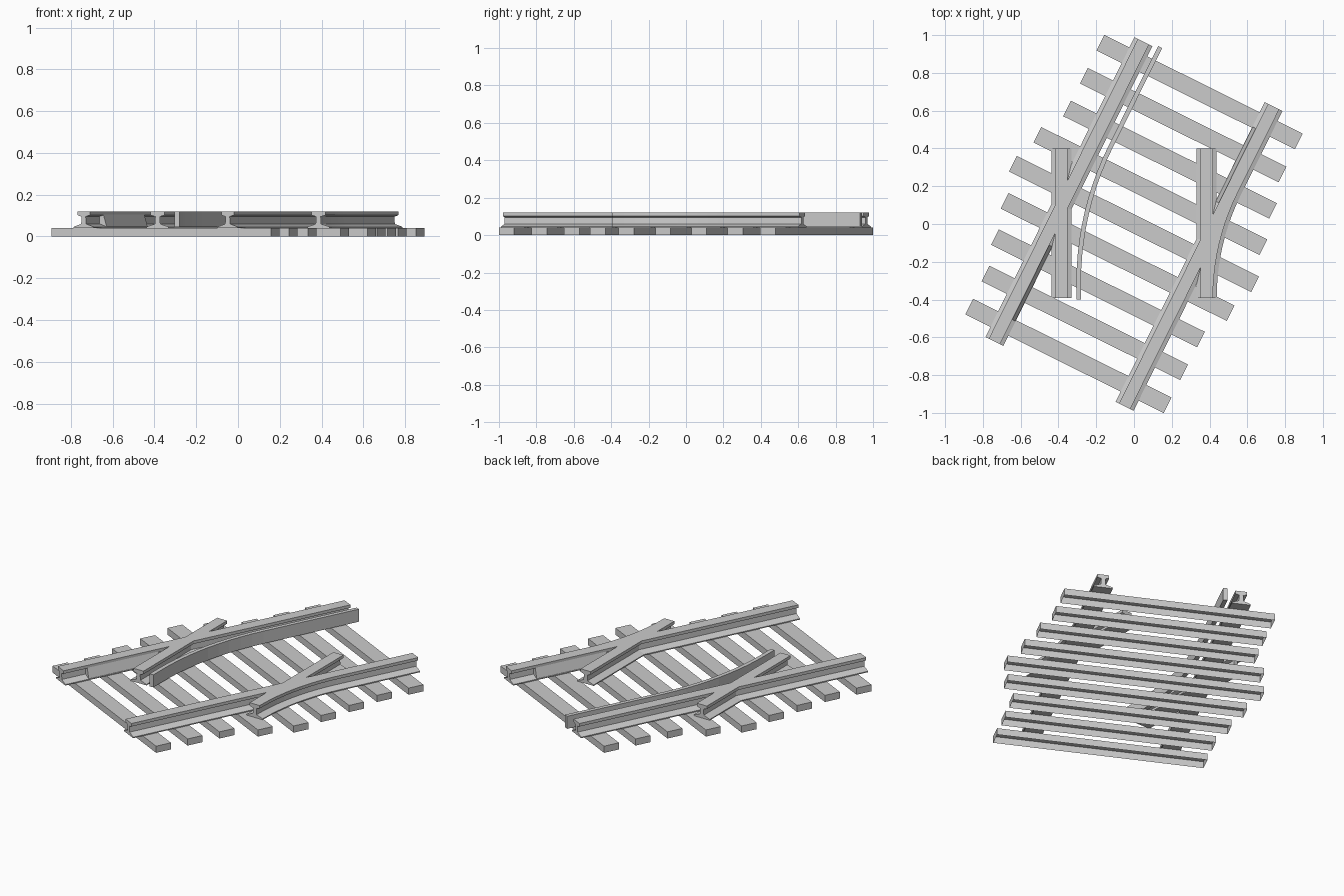
import bpy, bmesh, math
from mathutils import Vector

if "Cube" in bpy.data.objects:
    bpy.data.objects.remove(bpy.data.objects["Cube"])

ANG = math.atan2(0.445, 0.895)             # skew of the through track
U = Vector((math.cos(ANG), -math.sin(ANG)))  # across the skew track
V = Vector((math.sin(ANG), math.cos(ANG)))   # along the skew track
G = 0.385                                  # half gauge


def skew(u, v):
    return U * u + V * v


def mirrored(half):
    return half + [(-x, z) for x, z in reversed(half)]


RAIL = mirrored([(0.053, 0.04), (0.053, 0.046), (0.013, 0.06), (0.011, 0.095),
                 (0.033, 0.102), (0.033, 0.12)])
BLADE = [(0.012, 0.045), (0.012, 0.12), (-0.012, 0.12), (-0.012, 0.045)]
FILL = [(0.051, 0.046), (0.033, 0.105), (0.0, 0.105), (0.0, 0.046)]
FILL_L = [(-x, z) for x, z in reversed(FILL)]


def sweep(name, path, profile):
    """Sweep a closed section along a flat path with mitred joints."""
    bm = bmesh.new()
    rings = []
    for i, p in enumerate(path):
        a = (p - path[i - 1]).normalized() if i else None
        b = (path[i + 1] - p).normalized() if i < len(path) - 1 else None
        t = ((a or b) + (b or a)).normalized()
        n = Vector((t.y, -t.x))
        rings.append([bm.verts.new((p.x + n.x * x, p.y + n.y * x, z)) for x, z in profile])
    k = len(profile)
    for r, s in zip(rings, rings[1:]):
        for j in range(k):
            bm.faces.new((r[j], r[(j + 1) % k], s[(j + 1) % k], s[j]))
    bm.faces.new(rings[0])
    bm.faces.new(rings[-1])
    bmesh.ops.recalc_face_normals(bm, faces=bm.faces)
    me = bpy.data.meshes.new(name)
    bm.to_mesh(me)
    bm.free()
    ob = bpy.data.objects.new(name, me)
    bpy.context.collection.objects.link(ob)
    return ob


def bend(x, y0, u, v1, tangent, steps=10):
    """Straight along y, arc, then straight along the skew direction."""
    corner = Vector((x, (U.x * x - u) / -U.y))
    r = tangent / math.tan(ANG / 2)
    start = corner - Vector((0, tangent))
    pts = [Vector((x, y0))] if y0 < start.y - 0.01 else []
    for i in range(steps + 1):
        a = ANG * i / steps
        pts.append(start + Vector((r * (1 - math.cos(a)), r * math.sin(a))))
    return pts + [skew(u, v1)]


# sleepers: hollow underneath, (left end, right end) from the back
ends = [(-.587, .587), (-.587, .587), (-.59, .628), (-.668, .668), (-.716, .716),
        (-.668, .668), (-.628, .59), (-.587, .587), (-.587, .587)]
for i, (a, b) in enumerate(ends):
    v = 0.78 - i * 0.195
    ob = sweep(f"sleeper_{i + 1}", [skew(a, v), skew(b, v)],
               [(.046, 0), (.046, .04), (-.046, .04), (-.046, 0)])
    bm = bmesh.new()
    bm.from_mesh(ob.data)
    bm.normal_update()
    bmesh.ops.delete(bm, geom=[f for f in bm.faces if f.normal.z < -0.9], context='FACES_ONLY')
    bm.to_mesh(ob.data)
    bm.free()

# straight running rails of both tracks
for side, s in (("left", -1), ("right", 1)):
    sweep(f"skew_rail_{side}", [skew(s * G, -0.886), skew(s * G, 0.886)], RAIL)
    sweep(f"cross_rail_{side}", [Vector((s * G, -0.392)), Vector((s * G, 0.4))], RAIL)

# solid infill on the inner faces of the skew rails
sweep("infill_left", [skew(-G, -0.74), skew(-G, -0.3)], FILL)
sweep("infill_right", [skew(G, 0.3), skew(G, 0.74)], FILL_L)

# curved connecting rail and inner blade
sweep("curved_rail", bend(G, -0.392, G, 0.6, 0.299), RAIL)
sweep("inner_blade", bend(-0.293, -0.4, -0.293, 0.9, 0.38), BLADE)
